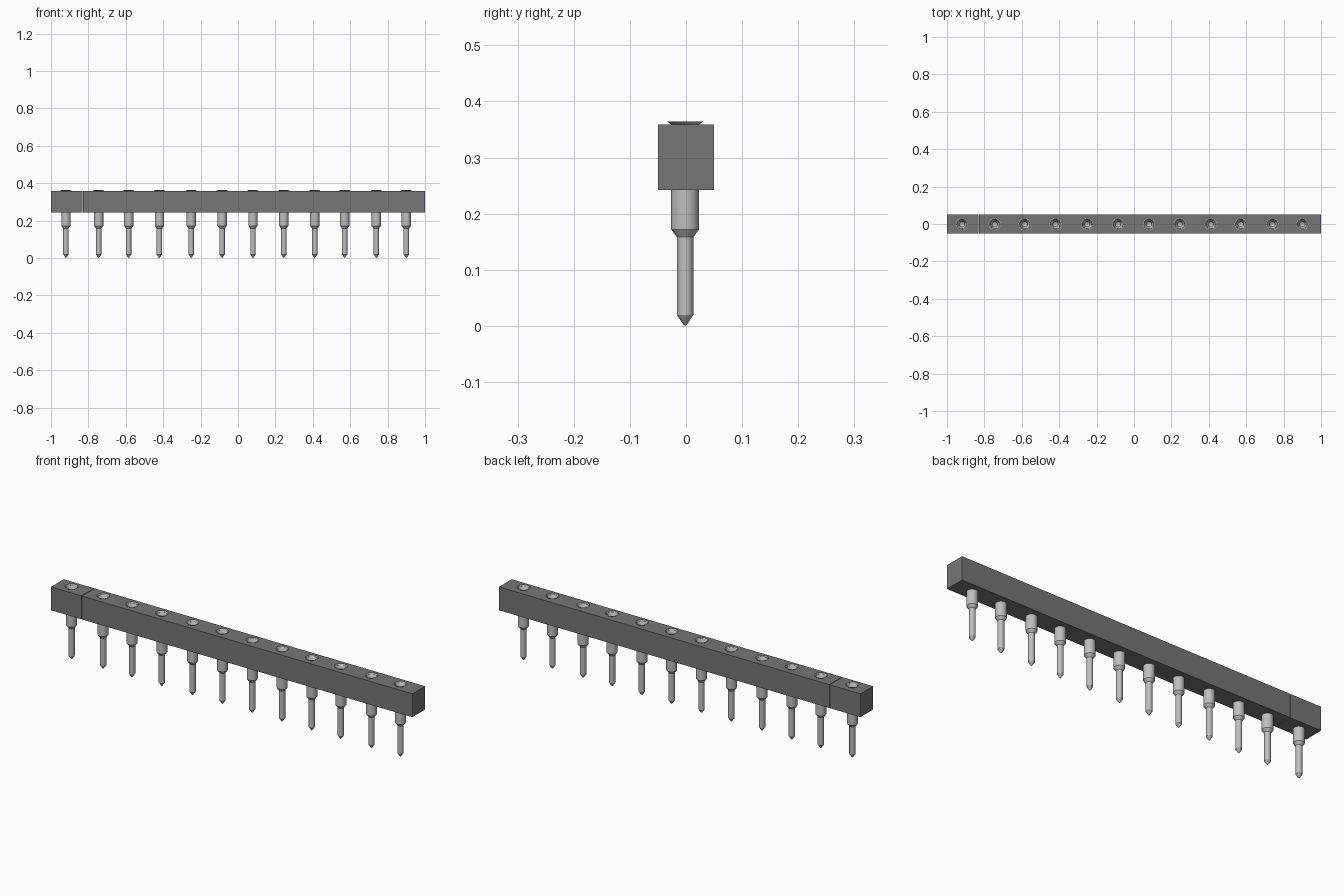
import bpy, bmesh, math

if "Cube" in bpy.data.objects:
    bpy.data.objects.remove(bpy.data.objects["Cube"], do_unlink=True)


def material(name, value):
    m = bpy.data.materials.new(name)
    m.use_nodes = True
    colour = (value, value, value, 1)
    m.diffuse_color = colour
    m.node_tree.nodes["Principled BSDF"].inputs["Base Color"].default_value = colour
    return m


def link(name, mesh, location=(0, 0, 0)):
    ob = bpy.data.objects.new(name, mesh)
    ob.location = location
    bpy.context.collection.objects.link(ob)
    return ob


def lathe(name, profile, mat, steps=32):
    # Spin a radius/height outline around the vertical axis
    bm = bmesh.new()
    verts = [bm.verts.new((r, 0, z)) for r, z in profile]
    edges = [bm.edges.new(pair) for pair in zip(verts, verts[1:])]
    bmesh.ops.spin(bm, geom=verts + edges, cent=(0, 0, 0), axis=(0, 0, 1),
                   angle=math.tau, steps=steps)
    bmesh.ops.remove_doubles(bm, verts=bm.verts, dist=1e-5)
    bmesh.ops.recalc_face_normals(bm, faces=bm.faces)
    mesh = bpy.data.meshes.new(name)
    bm.to_mesh(mesh)
    bm.free()
    mesh.materials.append(mat)
    mesh.shade_smooth()
    mesh.set_sharp_from_angle(angle=math.radians(25))
    return mesh


plastic = material("dark grey plastic", 0.18)
metal = material("light grey metal", 0.52)

BOTTOM, TOP, PIN_Y = 0.242, 0.359, -0.0015
PIN_X = [-0.92, -0.745, -0.585, -0.42, -0.25, -0.085,
         0.08, 0.245, 0.41, 0.57, 0.74, 0.90]

# Turned pin: pointed tip, stepped shaft, flared rim and funnel socket
pin_mesh = lathe("pin", [
    (0, 0), (0.003, 0.002), (0.0145, 0.019), (0.0145, 0.158), (0.025, 0.172),
    (0.025, TOP), (0.032, 0.364), (0.028, 0.364), (0.022, 0.355),
    (0.013, 0.33), (0.013, 0.28), (0, 0.27)], metal)
for i, x in enumerate(PIN_X):
    link(f"pin_{i + 1}", pin_mesh, (x, PIN_Y, 0))

# Hole cutters, kept hidden
bore_mesh = lathe("bore", [(0, 0.26), (0.024, 0.26), (0.024, 0.4), (0, 0.4)], plastic)
cutters = bpy.data.collections.new("hole_cutters")
bpy.context.scene.collection.children.link(cutters)
cutters.hide_render = True
for i, x in enumerate(PIN_X):
    bore = bpy.data.objects.new(f"hole_cutter_{i + 1}", bore_mesh)
    bore.location = (x, PIN_Y, 0)
    bore.hide_render = True
    bore.hide_set
    cutters.objects.link(bore)
    bore.hide_set(True)


def housing(name, x0, x1):
    # Rectangular strip with a bore for every pin
    bm = bmesh.new()
    bmesh.ops.create_cube(bm, size=1)
    bmesh.ops.scale(bm, vec=(x1 - x0, 0.1, TOP - BOTTOM), verts=bm.verts)
    bmesh.ops.translate(bm, vec=((x0 + x1) / 2, 0, (TOP + BOTTOM) / 2), verts=bm.verts)
    mesh = bpy.data.meshes.new(name)
    bm.to_mesh(mesh)
    bm.free()
    mesh.materials.append(plastic)
    cut = link(name, mesh).modifiers.new("pin_holes", "BOOLEAN")
    cut.operand_type = "COLLECTION"
    cut.collection = cutters
    cut.operation = "DIFFERENCE"
    cut.solver = "EXACT"


# One single-pin block beside the long strip, split by a thin gap
housing("end_housing", -1, -0.831)
housing("main_housing", -0.828, 1)
